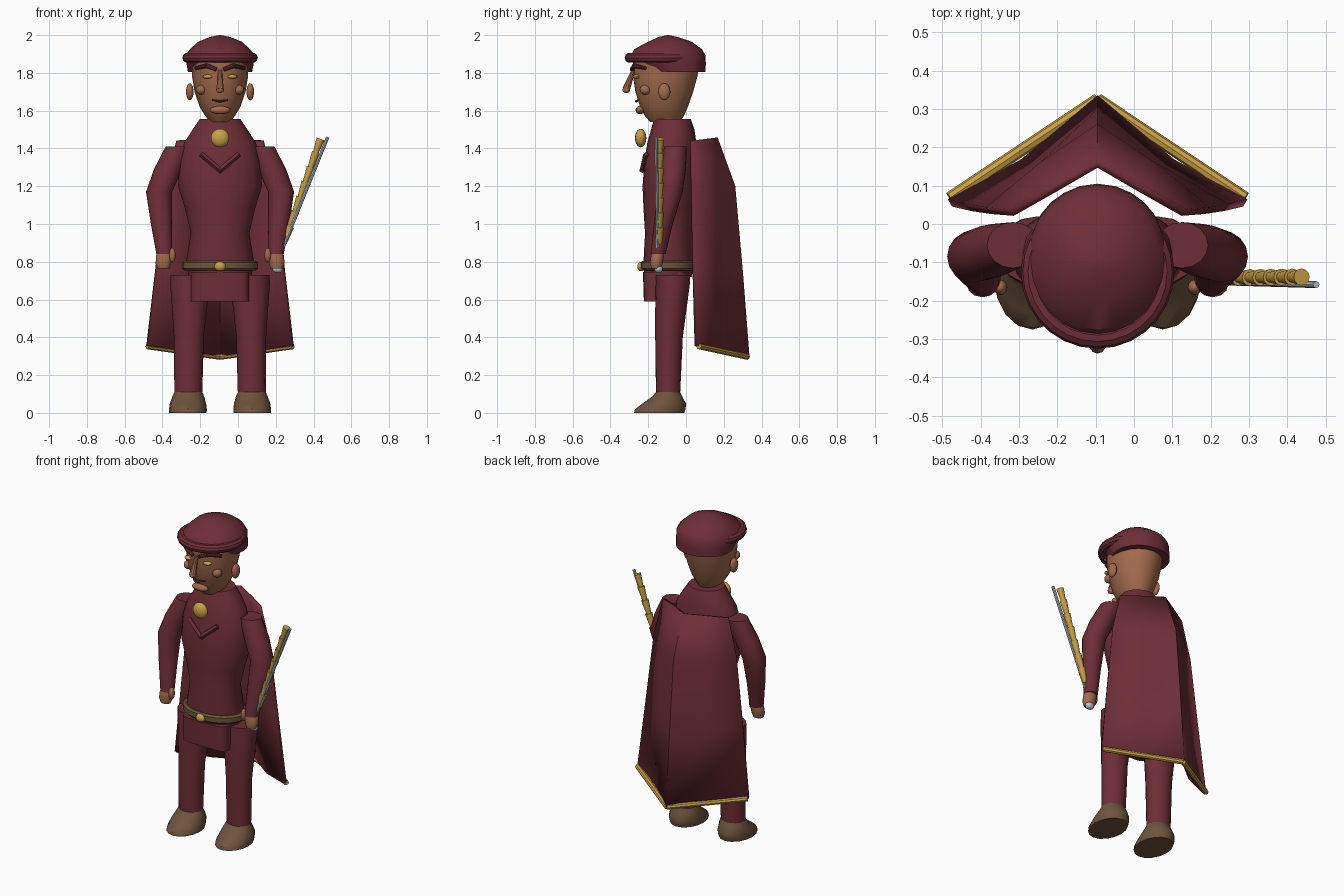
import bpy, bmesh, math
from mathutils import Vector

CX = -0.095  # body centre line


def mat(name, rgb):
    m = bpy.data.materials.new(name)
    m.diffuse_color = (*rgb, 1)
    return m


MAROON = mat("maroon cloth", (0.155, 0.027, 0.038))
SKIN = mat("skin", (0.36, 0.145, 0.075))
GOLD = mat("gold", (0.58, 0.35, 0.06))
BROWN = mat("brown leather", (0.155, 0.088, 0.048))
SILVER = mat("silver", (0.48, 0.54, 0.60))


def finish(name, bm, material, flip=True):
    if flip:
        bmesh.ops.recalc_face_normals(bm, faces=bm.faces)
    me = bpy.data.meshes.new(name)
    bm.to_mesh(me)
    bm.free()
    me.materials.append(material)
    ob = bpy.data.objects.new(name, me)
    bpy.context.collection.objects.link(ob)
    return ob


def loft(name, rings, material, n=20, power=1.0):
    """Stack of horizontal ellipses: (z, cx, cy, rx, ry)."""
    bm = bmesh.new()
    loops = []
    for z, cx, cy, rx, ry in rings:
        loop = []
        for i in range(n):
            a = 2 * math.pi * i / n
            c, s = math.cos(a), math.sin(a)
            loop.append(bm.verts.new((cx + rx * math.copysign(abs(c) ** power, c),
                                      cy + ry * math.copysign(abs(s) ** power, s), z)))
        loops.append(loop)
    for a, b in zip(loops, loops[1:]):
        for i in range(n):
            j = (i + 1) % n
            bm.faces.new((a[i], a[j], b[j], b[i]))
    bm.faces.new(loops[0][::-1])
    bm.faces.new(loops[-1])
    return finish(name, bm, material)


def body(name, rows, material, **kw):
    """Centred loft from (z, half width, front y, back y)."""
    return loft(name, [(z, CX, (f + b) / 2, w, (b - f) / 2) for z, w, f, b in rows], material, **kw)


def ball(name, pos, size, material):
    bm = bmesh.new()
    bmesh.ops.create_uvsphere(bm, u_segments=16, v_segments=10, radius=1)
    bmesh.ops.scale(bm, vec=size, verts=bm.verts)
    bmesh.ops.translate(bm, vec=pos, verts=bm.verts)
    return finish(name, bm, material)


def rod(name, a, b, r1, r2, material, n=10):
    a, b = Vector(a), Vector(b)
    bm = bmesh.new()
    bmesh.ops.create_cone(bm, cap_ends=True, segments=n, radius1=r1, radius2=r2, depth=(b - a).length)
    ob = finish(name, bm, material)
    ob.location = (a + b) / 2
    ob.rotation_euler = (b - a).to_track_quat('Z', 'Y').to_euler()
    return ob


# Tunic: torso and lower skirt block
body("torso", [(0.72, 0.165, -0.22, 0.03), (0.80, 0.18, -0.225, 0.045), (0.95, 0.155, -0.217, 0.035),
               (1.08, 0.185, -0.225, 0.05), (1.2, 0.222, -0.23, 0.06), (1.33, 0.215, -0.22, 0.06),
               (1.43, 0.19, -0.205, 0.055), (1.5, 0.145, -0.185, 0.045), (1.555, 0.108, -0.17, 0.025)], MAROON)
body("tunic_skirt", [(0.59, 0.155, -0.223, 0.0), (0.745, 0.155, -0.228, 0.01)], MAROON, power=0.35)

# Belt and buckle
body("belt", [(0.755, 0.19, -0.23, 0.045), (0.765, 0.202, -0.24, 0.055), (0.795, 0.202, -0.24, 0.055),
              (0.805, 0.19, -0.23, 0.045)], BROWN, n=24)
ball("buckle", (CX, -0.238, 0.775), (0.03, 0.02, 0.025), GOLD)

# Head
body("head", [(1.54, 0.055, -0.19, -0.03), (1.575, 0.08, -0.22, -0.01), (1.62, 0.108, -0.243, 0.01),
              (1.70, 0.135, -0.268, 0.038), (1.78, 0.148, -0.28, 0.06), (1.86, 0.152, -0.28, 0.075)], SKIN)

# Cap with a padded roll at the front
body("cap", [(1.805, 0.17, -0.205, 0.103), (1.85, 0.178, -0.26, 0.105), (1.895, 0.182, -0.29, 0.102),
             (1.925, 0.16, -0.275, 0.085), (1.965, 0.115, -0.2, 0.03), (1.99, 0.055, -0.145, -0.045),
             (2.0, 0.005, -0.1, -0.09)], MAROON, n=24)
bpy.ops.mesh.primitive_torus_add(major_radius=0.173, minor_radius=0.027, major_segments=28, minor_segments=10,
                                 location=(CX, -0.125, 1.88))
roll = bpy.context.object
roll.name = "cap_roll"
roll.data.materials.append(MAROON)

# Face
rod("nose", (CX, -0.318, 1.71), (CX, -0.278, 1.815), 0.021, 0.01, SKIN)
ball("nose_tip", (CX, -0.316, 1.71), (0.021, 0.02, 0.017), SKIN)
ball("lower_lip", (CX, -0.243, 1.603), (0.055, 0.024, 0.022), SKIN)
for s in (-1, 1):
    rod("mouth", (CX, -0.264, 1.649), (CX + s * 0.042, -0.252, 1.657), 0.007, 0.004, MAROON)
    ball("ear", (CX + s * 0.16, -0.115, 1.70), (0.02, 0.032, 0.045), SKIN)
    ball("cheek", (CX + s * 0.1, -0.215, 1.71), (0.027, 0.03, 0.026), SKIN)
    ball("eye", (CX + s * 0.065, -0.262, 1.78), (0.027, 0.02, 0.011), GOLD)
    rod("eyebrow", (CX + s * 0.02, -0.287, 1.818), (CX + s * 0.07, -0.275, 1.838), 0.011, 0.012, MAROON)
    rod("eyebrow_end", (CX + s * 0.07, -0.275, 1.838), (CX + s * 0.13, -0.215, 1.825), 0.012, 0.009, MAROON)

# Medallion and collar chevron
ball("medallion", (CX, -0.24, 1.455), (0.049, 0.03, 0.049), GOLD)
for s in (-1, 1):
    rod("chest_chevron", (CX - s * 0.006, -0.233, 1.28), (CX + s * 0.1, -0.212, 1.37), 0.014, 0.014, MAROON, 4)


def at(s, rows):
    return [(z, CX + s * x, y, rx, ry) for z, x, y, rx, ry in rows]


# Limbs, mirrored about the centre line
for s in (-1, 1):
    loft("arm", at(s, [(0.84, 0.295, -0.148, 0.042, 0.04), (1.0, 0.31, -0.12, 0.056, 0.05),
                       (1.17, 0.323, -0.085, 0.069, 0.068), (1.29, 0.275, -0.07, 0.075, 0.07),
                       (1.41, 0.22, -0.055, 0.068, 0.06)]), MAROON, n=16)
    loft("hand", at(s, [(0.765, 0.3, -0.158, 0.032, 0.026), (0.79, 0.3, -0.157, 0.041, 0.034),
                        (0.83, 0.297, -0.152, 0.042, 0.034), (0.86, 0.295, -0.148, 0.034, 0.03)]), SKIN, n=12)
    ball("thumb", (CX + s * 0.253, -0.165, 0.835), (0.018, 0.02, 0.038), SKIN)
    loft("leg", at(s, [(0.1, 0.168, -0.095, 0.074, 0.064), (0.4, 0.165, -0.09, 0.079, 0.073),
                       (0.55, 0.162, -0.08, 0.092, 0.083), (0.68, 0.155, -0.07, 0.109, 0.09),
                       (0.73, 0.152, -0.07, 0.11, 0.09)]), MAROON, n=16)
    loft("boot", at(s, [(0.0, 0.17, -0.142, 0.099, 0.133), (0.02, 0.17, -0.136, 0.1, 0.134),
                        (0.05, 0.17, -0.115, 0.096, 0.115), (0.09, 0.168, -0.098, 0.083, 0.076),
                        (0.112, 0.168, -0.095, 0.073, 0.063)]), BROWN, n=16)

# Cape: folded sheet, rows of (side z, centre z, half width, side y, centre y, pull)
bm = bmesh.new()
grid = []
for zs, zc, w, ys, yc, pull in [(1.44, 1.455, 0.225, 0.03, 0.157, 0.0), (1.2, 1.2, 0.285, 0.035, 0.25, 0.01),
                                (0.78, 0.75, 0.335, 0.043, 0.29, -0.02), (0.355, 0.3, 0.385, 0.055, 0.325, -0.03)]:
    row = []
    for i in range(-2, 3):
        t = abs(i) / 2
        row.append(bm.verts.new((CX + w * i / 2, yc + (ys - yc) * t + (pull if t == 0.5 else 0),
                                 zc + (zs - zc) * t)))
    grid.append(row)
for a, b in zip(grid, grid[1:]):
    for i in range(4):
        bm.faces.new((a[i], b[i], b[i + 1], a[i + 1]))
cape = finish("cape", bm, MAROON, flip=False)
thick = cape.modifiers.new("thickness", 'SOLIDIFY')
thick.thickness = 0.022
thick.offset = 0

# Gold hem along the bottom of the cape
for s in (-1, 1):
    rod("cape_hem", (CX, 0.325, 0.297), (CX + s * 0.385, 0.068, 0.353), 0.016, 0.016, GOLD, 8)

# Slim sword held beside a beaded gold scabbard
rod("sword_blade", (0.2, -0.15, 0.78), (0.475, -0.158, 1.46), 0.009, 0.009, SILVER, 8)
ball("sword_pommel", (0.21, -0.145, 0.762), (0.028, 0.022, 0.022), SILVER)
lo, hi = Vector((0.245, -0.14, 0.9)), Vector((0.437, -0.138, 1.45))
BEADS = 7
for i in range(BEADS):
    rod("scabbard_bead", lo.lerp(hi, i / BEADS), lo.lerp(hi, (i + 1.1) / BEADS if i < BEADS - 1 else 1),
        0.014, 0.022, GOLD, 12)

# Smooth shading with crisp edges
for ob in bpy.data.objects:
    ob.select_set(True)
bpy.context.view_layer.objects.active = cape
bpy.ops.object.shade_smooth_by_angle(angle=math.radians(35))
